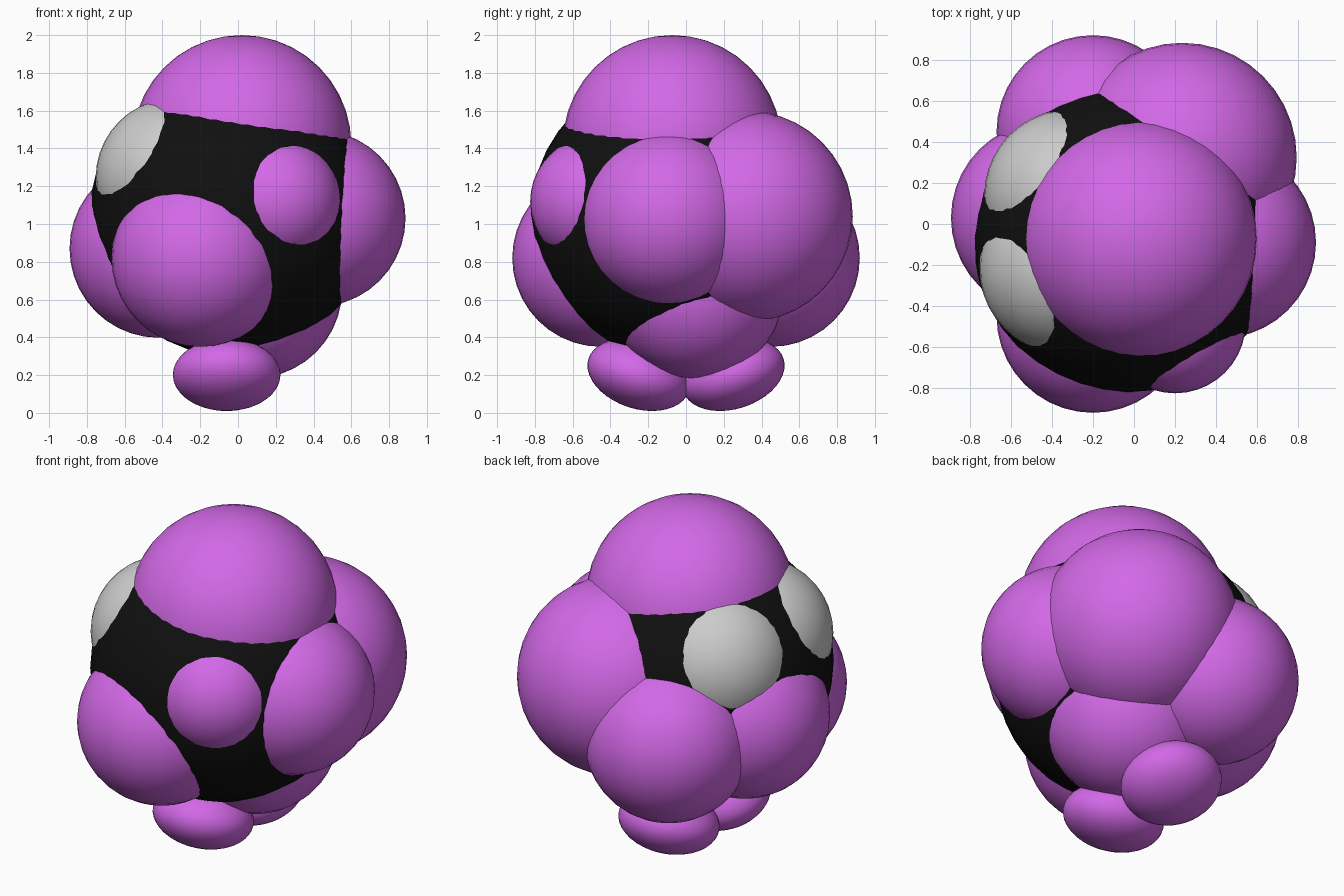
import bpy
import math
from mathutils import Vector

if "Cube" in bpy.data.objects:
    bpy.data.objects.remove(bpy.data.objects["Cube"])


def material(name, color):
    m = bpy.data.materials.new(name)
    m.diffuse_color = color
    m.use_nodes = True
    m.node_tree.nodes["Principled BSDF"].inputs["Base Color"].default_value = m.diffuse_color
    return m


purple = material("purple", (0.65, 0.14, 0.80, 1))
black = material("black", (0.005, 0.005, 0.005, 1))


def ball(name, center, radius, mat=None, scale=(1, 1, 1), rot=(0, 0, 0)):
    bpy.ops.mesh.primitive_uv_sphere_add(segments=40, ring_count=20, radius=radius,
                                         location=center, rotation=rot)
    ob = bpy.context.object
    ob.name = name
    ob.scale = scale
    if mat:
        ob.data.materials.append(mat)
    bpy.ops.object.shade_smooth()
    return ob


# dark core that shows between the puffs
core = Vector((-0.035, -0.07, 1.05))
ball("core", core, 0.75, black)

# large puffs around the core
ball("top_puff", (0.02, -0.073, 1.42), 0.58, purple)
ball("right_puff", (0.42, -0.09, 1.03), 0.467, purple)
ball("back_right_puff", (0.235, 0.325, 1.04), 0.558, purple)
ball("left_puff", (-0.42, 0.03, 0.87), 0.472, purple)
ball("bottom_puff", (0.08, 0.05, 0.655), 0.472, purple)
ball("small_front_puff", (0.20, -0.48, 1.12), 0.345, purple)

# matching front and back puffs, and tilted feet
tilt, ry, rz = math.radians(18), 0.28, 0.18
foot_z = math.hypot(ry * math.sin(tilt), rz * math.cos(tilt))
for name, s in (("front", -1), ("back", 1)):
    ball(name + "_puff", (-0.2, s * 0.45, 0.82), 0.47, purple)
    ball(name + "_foot", (-0.06, s * 0.25, foot_z + 0.01), 1, purple,
         (0.285, ry, rz), (s * tilt, 0, 0))

# shallow grey eyes bulging from the core
for name, d in (("front_eye", (-0.535, -0.26, 0.35)), ("back_eye", (-0.50, 0.38, 0.31))):
    ball(name, core + Vector(d).normalized() * 0.385, 0.42)
